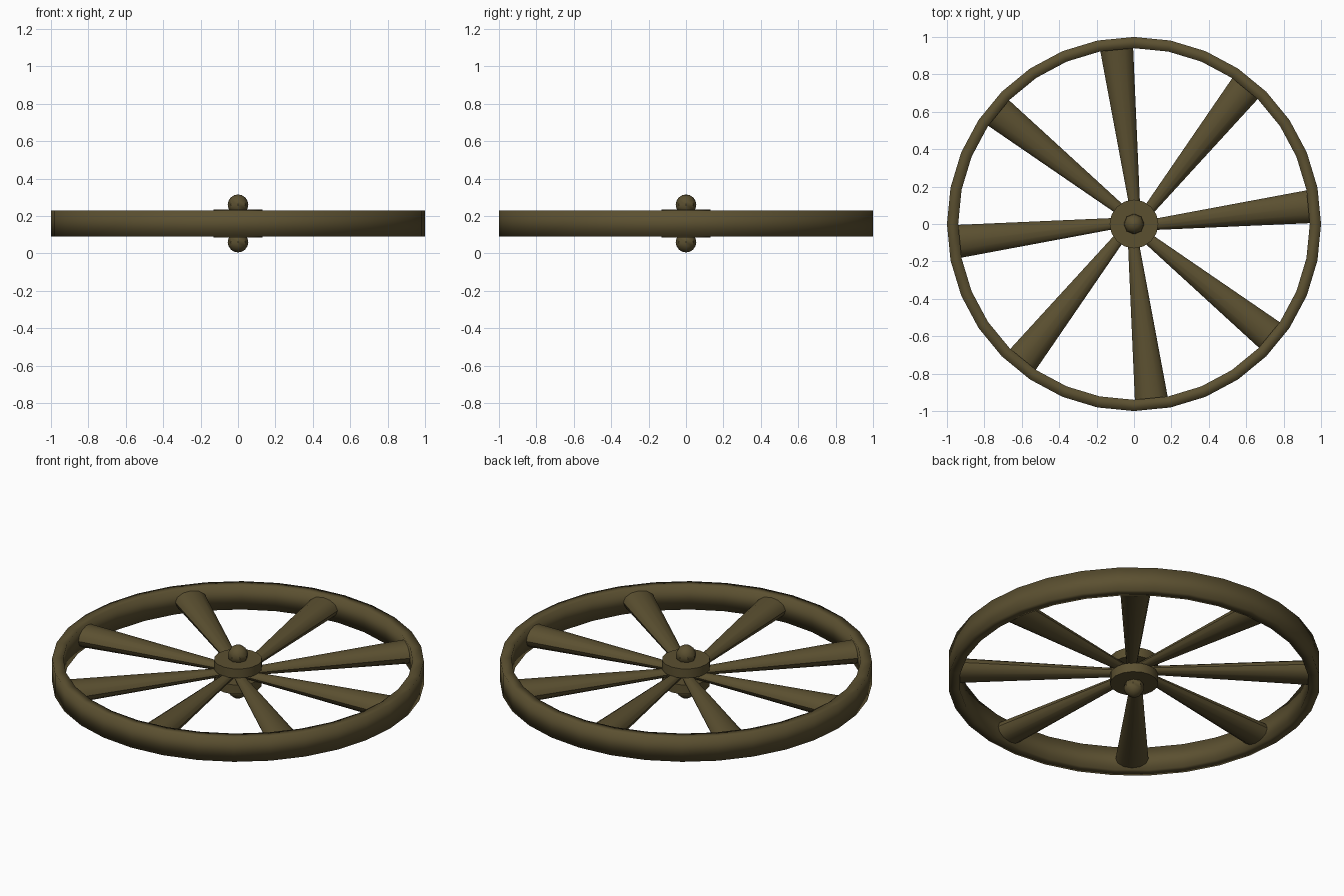
import bpy, math
from mathutils import Vector

if "Cube" in bpy.data.objects:
    bpy.data.objects.remove(bpy.data.objects["Cube"])

mat = bpy.data.materials.new("dark_olive")
mat.diffuse_color = (0.105, 0.08, 0.03, 1)
mat.use_nodes = True
mat.node_tree.nodes["Principled BSDF"].inputs["Base Color"].default_value = mat.diffuse_color
MID = 0.16

def make(name, verts, faces, smooth=True):
    me = bpy.data.meshes.new(name)
    me.from_pydata(verts, [], faces)
    me.materials.append(mat)
    me.polygons.foreach_set("use_smooth", [smooth] * len(faces))
    ob = bpy.data.objects.new(name, me)
    bpy.context.collection.objects.link(ob)
    return ob

def lathe(name, prof, n, closed=False):
    v = [(r * math.sin(2 * math.pi * i / n), r * math.cos(2 * math.pi * i / n), z)
         for i in range(n) for r, z in prof]
    m = len(prof)
    f = []
    for i in range(n):
        for j in range(m if closed else m - 1):
            a, b = i * m + j, i * m + (j + 1) % m
            c, d = (i + 1) % n * m + (j + 1) % m, (i + 1) % n * m + j
            f.append((a, b, c, d))
    if not closed:
        f += [[i * m for i in range(n)], [i * m + m - 1 for i in reversed(range(n))]]
    return make(name, v, f)

# rim
lathe("rim", [(1, 0.09), (1, 0.23), (0.94, 0.23), (0.94, 0.09)], 32, True)

# hub discs, axle and ball ends
for s, tag in ((1, "upper"), (-1, "lower")):
    p = [(0.13, MID + s * 0.02), (0.13, MID + s * 0.075)]
    lathe("hub_disc_" + tag, p if s > 0 else p[::-1], 16)
    pts = [(0.055 * math.sin(math.pi * (k + .02) / 8.04), MID + s * 0.1 - 0.055 * math.cos(math.pi * (k + .02) / 8.04))
           for k in range(9)]
    lathe("axle_ball_" + tag, pts, 8)
lathe("axle", [(0.04, 0.08), (0.04, 0.24)], 8)

# tapered spokes
def section(x, yc, w, h, n=12):
    return [Vector((x, yc + w * math.cos(2 * math.pi * k / n), MID + h * math.sin(2 * math.pi * k / n)))
            for k in range(n)]

for i in range(8):
    a = i * math.pi / 4
    pts = section(0.04, -0.01, 0.025, 0.02) + section(0.95, 0.095, 0.09, 0.06)
    v = [(p.x * math.cos(a) - p.y * math.sin(a), p.x * math.sin(a) + p.y * math.cos(a), p.z) for p in pts]
    f = [(k, 12 + k, 12 + (k + 1) % 12, (k + 1) % 12)[::-1] for k in range(12)]
    f += [list(range(12))[::-1], list(range(12, 24))]
    make("spoke_%d" % (i + 1), v, f)

for ob in bpy.data.objects:
    if not ob.name.startswith("rim"):
        ob.select_set(True)
        bpy.context.view_layer.objects.active = ob
bpy.ops.object.shade_smooth_by_angle(angle=math.radians(40))
